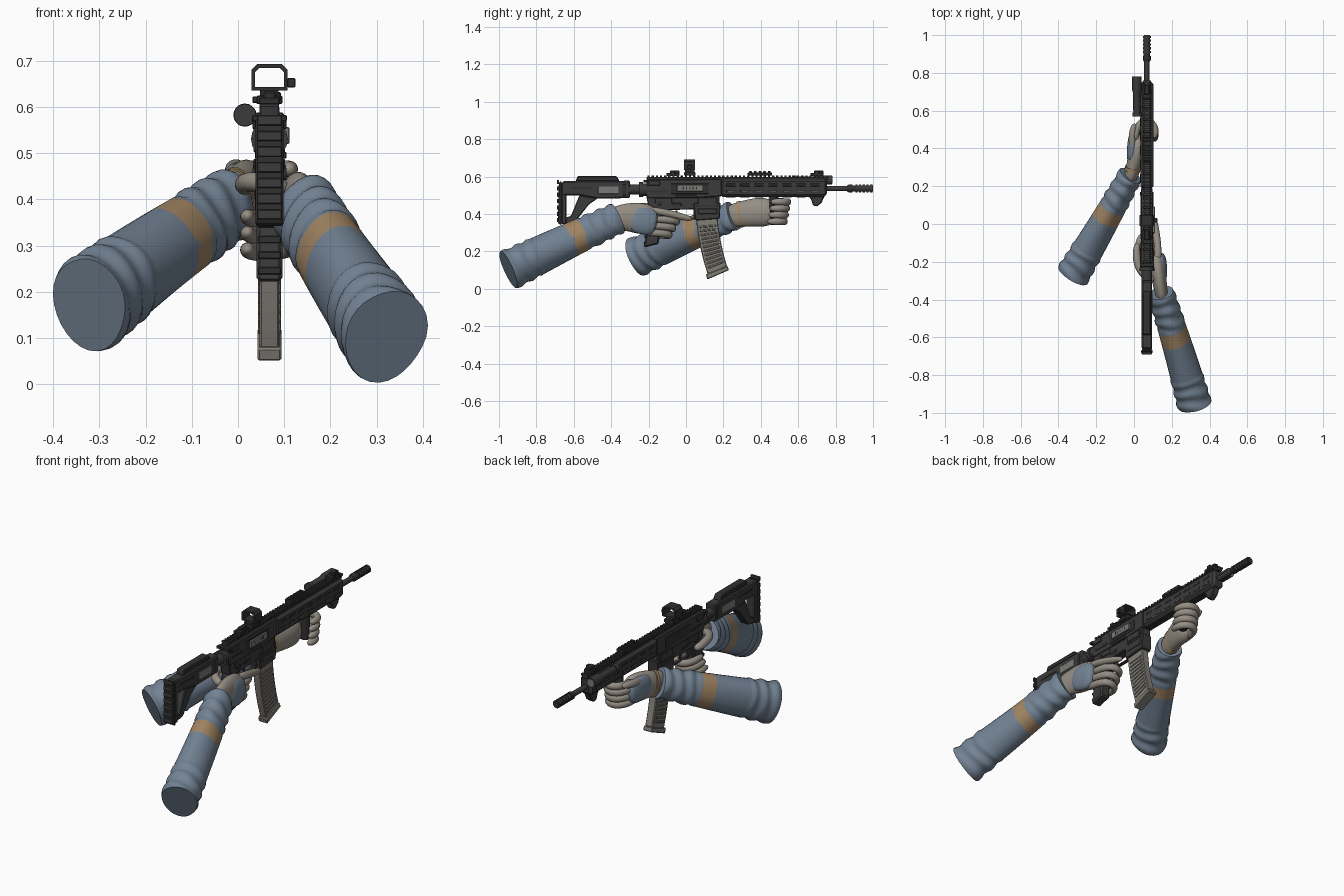
import bpy, bmesh, math
from mathutils import Vector, Matrix

if "Cube" in bpy.data.objects:
    bpy.data.objects.remove(bpy.data.objects["Cube"], do_unlink=True)


def material(name, red, green, blue):
    mat = bpy.data.materials.new(name)
    mat.use_nodes = True
    mat.diffuse_color = (red, green, blue, 1)
    mat.node_tree.nodes["Principled BSDF"].inputs["Base Color"].default_value = (red, green, blue, 1)
    return mat


GUN = material("dark gunmetal", .043, .043, .043)
BLACK = material("black rubber", .03, .03, .03)
PANEL = material("grey panel", .2, .195, .18)
MAGAZINE = material("warm grey polymer", .225, .21, .185)
SLEEVE = material("blue grey cloth", .17, .225, .295)
STITCH = material("dark blue stitching", .07, .095, .13)
BAND = material("tan band", .36, .235, .125)
GLOVE = material("beige glove", .3, .27, .23)
GUN_X = .068


def finish(name, bm, mat, bevel=0, subdivide=0, smooth=False):
    bmesh.ops.recalc_face_normals(bm, faces=bm.faces)
    mesh = bpy.data.meshes.new(name)
    bm.to_mesh(mesh)
    bm.free()
    mesh.materials.append(mat)
    ob = bpy.data.objects.new(name, mesh)
    bpy.context.collection.objects.link(ob)
    if smooth:
        mesh.shade_smooth()
        mesh.set_sharp_from_angle(angle=math.radians(50))
    if bevel:
        mod = ob.modifiers.new("soft edges", "BEVEL")
        mod.width = bevel
        mod.segments = 1
    if subdivide:
        mod = ob.modifiers.new("rounding", "SUBSURF")
        mod.levels = mod.render_levels = subdivide
    return ob


def plate(name, mat, outline, half, bevel=.004):
    """Side profile (y, z) extruded across the gun."""
    bm = bmesh.new()
    rows = [[bm.verts.new((GUN_X + side * half, y, z)) for y, z in outline] for side in (-1, 1)]
    for row in rows:
        bm.faces.new(row)
    for i in range(len(outline)):
        j = (i + 1) % len(outline)
        bm.faces.new((rows[0][i], rows[0][j], rows[1][j], rows[1][i]))
    return finish(name, bm, mat, bevel)


def boxes(name, mat, items, bevel=.002):
    """Boxes given as (x from gun centre, y, z, width, length, height)."""
    bm = bmesh.new()
    for x, y, z, width, length, height in items:
        place = Matrix.Translation((GUN_X + x, y, z)) @ Matrix.Diagonal((width, length, height, 1))
        bmesh.ops.create_cube(bm, size=1, matrix=place)
    return finish(name, bm, mat, bevel)


def tube(name, mat, path, radius, sides=16, squash=1, subdivide=0):
    """Rings along a path; radius is a list or a function of ring and angle."""
    path = [Vector(p) for p in path]
    bm = bmesh.new()
    rings = []
    for i, centre in enumerate(path):
        along = (path[min(i + 1, len(path) - 1)] - path[max(i - 1, 0)]).normalized()
        guide = Vector((0, 0, 1)) if abs(along.z) < .95 else Vector((0, 1, 0))
        across = along.cross(guide).normalized()
        above = across.cross(along)
        ring = []
        for k in range(sides):
            angle = math.tau * k / sides
            r = radius(i, angle) if callable(radius) else radius[i]
            ring.append(bm.verts.new(centre + across * math.cos(angle) * r * squash + above * math.sin(angle) * r))
        rings.append(ring)
    for low, high in zip(rings, rings[1:]):
        for k in range(sides):
            n = (k + 1) % sides
            bm.faces.new((low[k], low[n], high[n], high[k]))
    bm.faces.new(rings[0])
    bm.faces.new(rings[-1])
    return finish(name, bm, mat, subdivide=subdivide, smooth=True)


def barrel_tube(name, mat, x, z, stations, sides=16):
    return tube(name, mat, [(GUN_X + x, y, z) for y, r in stations], [r for y, r in stations], sides)


def finger(name, path, thick=.021):
    radii = [thick] * (len(path) - 1) + [thick * .8]
    return tube(name, GLOVE, path, radii, sides=8, subdivide=2)


def sleeve(name, start, end, r_start, r_end):
    """Sleeve with cloth folds at both ends and one painted band."""
    start, end, count, sides = Vector(start), Vector(end), 60, 28

    def radius(i, angle):
        t = i / (count - 1)
        skew = .018 * math.sin(angle * 2 + t * 9) + .012 * math.sin(angle + 1)
        fold = 0
        if t < .24 or t > .7:
            fold = .005 * math.sin((t + skew) * math.tau / .105)
        return r_start + (r_end - r_start) * t + fold + .003 * math.sin(angle * 3 + 4 * t)

    path = [start.lerp(end, i / (count - 1)) for i in range(count)]
    ob = tube(name, SLEEVE, path, radius, sides, squash=.84)
    ob.data.materials.append(BAND)
    for face in ob.data.polygons:
        if .55 < face.index / sides / count < .66:
            face.material_index = 1


# Sleeves
sleeve("right_sleeve", (.318, -.95, .103), (.145, -.365, .376), .108, .082)
sleeve("left_sleeve", (-.323, -.266, .172), (-.018, .255, .39), .106, .076)

# Right hand: palm, padded back with stitching, fingers around the pistol grip
tube("right_palm", GLOVE, [(.155, -.42, .36), (.14, -.34, .385), (.128, -.26, .38), (.12, -.15, .36)],
     [.065, .072, .09, .08], 12, .5, 2)
tube("right_hand_pad", SLEEVE, [(.15, -.3, .375), (.145, -.24, .367), (.138, -.15, .35)],
     [.068, .078, .076], 12, .42, 2)
for drop in (-.026, 0, .026):
    tube("right_pad_stitch", STITCH, [(.168 - abs(drop) / 5, -.265, .37 + drop), (.166 - abs(drop) / 5, -.195, .357 + drop)],
         [.006, .006], 8)
finger("right_index", [(.125, -.21, .42), (.128, -.14, .415), (.12, -.06, .395), (.105, .04, .37)])
for n, label in enumerate(("middle", "ring", "little")):
    z = .375 - n * .036
    y = -.075 - n * .02
    finger("right_" + label, [(.125, y - .11, z), (.125, y - .03, z - .005), (.105, y + .03, z - .012),
                              (.055, y + .03, z - .02), (.02, y - .02, z - .015), (.02, y - .1, z - .01)])
finger("right_thumb", [(.11, -.3, .42), (.06, -.28, .435), (.02, -.23, .44), (.01, -.15, .43), (.02, -.1, .425)], .023)

# Left hand: palm, wrist strap, padded back, fist on the vertical grip
tube("left_palm", GLOVE, [(-.025, .21, .385), (-.003, .3, .4), (.016, .37, .41), (.028, .48, .41)],
     [.062, .07, .082, .08], 12, .58, 2)
tube("left_wrist_strap", BAND, [(-.009, .282, .397), (-.006, .3, .4)], [.07, .071], 24, .6)
tube("left_hand_pad", SLEEVE, [(-.016, .32, .412), (-.008, .39, .415), (.0, .49, .415)],
     [.055, .07, .068], 12, .45, 2)
for n, label in enumerate(("index", "middle", "ring", "little")):
    z = .465 - n * .035
    y = .55 - n * .006
    finger("left_" + label, [(.005, y - .11, z), (.012, y - .04, z), (.045, y, z), (.09, y - .005, z),
                             (.118, y - .045, z), (.108, y - .1, z)])
finger("left_thumb", [(.005, .36, .445), (-.01, .42, .46), (-.01, .48, .468), (.005, .535, .472)])
tube("vertical_grip", BLACK, [(GUN_X, .47, .365), (GUN_X, .47, .42), (GUN_X, .47, .5)], [.022, .022, .025])

# Stock
plate("stock_body", GUN, [(-.66, .575), (-.3, .578), (-.3, .485), (-.48, .482), (-.57, .5), (-.66, .5)], .027, .006)
plate("stock_strut", GUN, [(-.57, .5), (-.47, .485), (-.52, .45), (-.59, .36), (-.66, .345), (-.66, .375),
                           (-.615, .39)], .022)
plate("stock_spine", GUN, [(-.665, .57), (-.64, .57), (-.64, .35), (-.665, .345)], .026)
plate("butt_pad", BLACK, [(-.665, .575), (-.68, .57), (-.685, .35), (-.665, .34)], .03)
boxes("butt_ribs", GUN, [(0, -.684, .367 + i * .034, .054, .012, .022) for i in range(7)])
plate("cheek_rest", BLACK, [(-.59, .575), (-.58, .602), (-.37, .602), (-.355, .575)], .022)
boxes("stock_panels", PANEL, [(0, -.415, .528, .058, .11, .04)], .001)
boxes("stock_grooves", BLACK, [(0, -.56, .54, .056, .12, .01), (0, -.33, .53, .056, .02, .06)], .001)
barrel_tube("buffer_tube", GUN, 0, .53, [(-.32, .027), (-.25, .027), (-.25, .04), (-.23, .04), (-.23, .034), (-.19, .034)])

# Receiver, magazine well and grip
plate("upper_receiver", GUN, [(-.215, .5), (-.21, .585), (.19, .588), (.19, .495), (.05, .485), (-.2, .485)], .031)
plate("lower_receiver", GUN, [(-.215, .51), (.18, .5), (.18, .43), (.05, .425), (-.13, .42), (-.2, .43)], .027)
plate("magazine_well", GUN, [(.04, .46), (.185, .46), (.18, .375), (.05, .365)], .031)
plate("pistol_grip", GUN, [(-.2, .44), (-.11, .43), (-.135, .36), (-.145, .24), (-.225, .22), (-.21, .33)], .028, .008)
boxes("grip_ribs", BLACK, [(0, -.218 + i * .002, .245 + i * .034, .05, .012, .016) for i in range(4)])
boxes("trigger_guard", GUN, [(0, -.03, .375, .02, .16, .008), (0, .045, .4, .02, .008, .055), (0, -.05, .4, .01, .01, .04)])
boxes("receiver_panels", GUN, [(0, .115, .47, .068, .1, .035), (0, .115, .415, .067, .1, .03),
                               (0, -.12, .47, .062, .09, .03), (0, -.17, .565, .074, .06, .026),
                               (.006, .0, .495, .062, .11, .014)])
boxes("receiver_recesses", BLACK, [(0, .02, .535, .066, .2, .055), (0, -.14, .52, .066, .09, .012),
                                   (0, -.05, .45, .058, .05, .015), (0, .115, .443, .066, .11, .006)], .001)
boxes("ejection_cover", PANEL, [(.036, .022, .538, .014, .14, .036)], .002)
boxes("cover_marks", BLACK, [(.043, -.015 + i * .018, .538, .001, .006, .014) for i in range(5)], 0)
for side, label in ((-1, "left"), (1, "right")):
    tube(label + "_selector", BLACK, [(GUN_X + side * x, -.14, .455) for x in (.02, .037)], [.013, .013], 12)
    tube(label + "_receiver_pin", BLACK, [(GUN_X + side * x, .16, .465) for x in (.02, .036)], [.009, .009], 12)
boxes("charging_handle", BLACK, [(0, -.215, .575, .075, .025, .014)])

# Magazine, curved forward, with ribs and base
def magazine_edge(t):
    bend = .02 * t + .045 * t * t
    return Vector((.052 + bend, .4 - .325 * t)), Vector((.168 + bend * .8, .4 - .28 * t))


steps = [magazine_edge(i / 8) for i in range(9)]
plate("magazine", MAGAZINE, [a for a, b in steps] + [b for a, b in reversed(steps)], .021)
for i in range(11):
    back, front = magazine_edge(.2 + i * .068)
    low_back, low_front = magazine_edge(.2 + i * .068 + .034)
    plate("magazine_rib", MAGAZINE, [back.lerp(front, .12), back.lerp(front, .9),
                                     low_back.lerp(low_front, .9), low_back.lerp(low_front, .12)], .025, .002)
plate("magazine_base", MAGAZINE, [(.106, .078), (.222, .122), (.23, .1), (.114, .05)], .026)

# Handguard with slots, top rail and barrel
plate("handguard", GUN, [(.185, .49), (.185, .588), (.755, .588), (.755, .5), (.73, .49)], .034, .013)
slots = [(0, .24 + i * .075, z, .07, .05, .014) for i in range(7) for z in (.555, .522)]
boxes("handguard_slots", BLACK, slots, .001)
boxes("handguard_ribs", PANEL, [(0, .24 + i * .075, .522, .071, .03, .003) for i in range(7)], 0)
boxes("lower_slots", BLACK, [(0, .24 + i * .075, .49, .016, .05, .004) for i in range(7)], 0)
boxes("rail_base", GUN, [(0, .275, .59, .032, .97, .014)])
boxes("rail_teeth", GUN, [(0, -.2 + i * .0222, .601, .042, .012, .011) for i in range(44)], .001)
barrel_tube("barrel", GUN, 0, .536, [(.74, .014), (.88, .014)])
barrel_tube("muzzle_device", BLACK, 0, .536, [(.86, .016), (.87, .021), (.89, .021), (.89, .017), (.99, .017), (1, .015)])
for i in range(5):
    y = .905 + i * .02
    barrel_tube("muzzle_ring", GUN, 0, .536, [(y, .021), (y + .011, .021)])
plate("hand_stop", GUN, [(.655, .495), (.74, .495), (.725, .46), (.7, .44), (.68, .445), (.67, .475)], .018)

# Reflex sight: chamfered window frame on a mount
bm = bmesh.new()
loops = []
for y in (-.01, .048):
    for inset in (0, .008):
        w, low, high, cut = .039 - inset, .635 + inset, .692 - inset, .012 - inset / 3
        corners = [(-w, low), (w, low), (w, high - cut), (w - cut, high), (cut - w, high), (-w, high - cut)]
        loops.append([bm.verts.new((GUN_X + x, y, z)) for x, z in corners])
for a, b in ((0, 1), (2, 3), (0, 2), (1, 3)):
    for k in range(6):
        n = (k + 1) % 6
        bm.faces.new((loops[a][k], loops[a][n], loops[b][n], loops[b][k]))
finish("sight_frame", bm, BLACK)
boxes("sight_mount", BLACK, [(0, .02, .615, .056, .06, .018), (0, .02, .63, .04, .05, .018),
                             (-.03, .02, .615, .014, .03, .014), (.047, .02, .652, .018, .022, .02)])

# Folded sights and top module
for label, y in (("rear", -.07), ("front", .7)):
    boxes(label + "_sight", BLACK, [(0, y, .612, .046, .07, .016), (0, y + .01, .625, .026, .05, .016),
                                    (.02, y, .622, .01, .025, .02)], .003)
boxes("top_module", BLACK, [(0, .395, .614, .046, .13, .016)] +
      [(0, .345 + i * .025, .625, .036, .015, .008) for i in range(5)], .002)

# Side lamp
barrel_tube("lamp", GUN, -.053, .582, [(.575, .015), (.6, .019), (.69, .019), (.71, .025), (.78, .025)], 20)
barrel_tube("lamp_lens", PANEL, -.053, .582, [(.778, .02), (.782, .02)], 20)
barrel_tube("lamp_cap", GUN, -.053, .582, [(.568, .024), (.59, .024)], 20)
boxes("lamp_mount", GUN, [(-.036, .65, .575, .03, .06, .022)])
